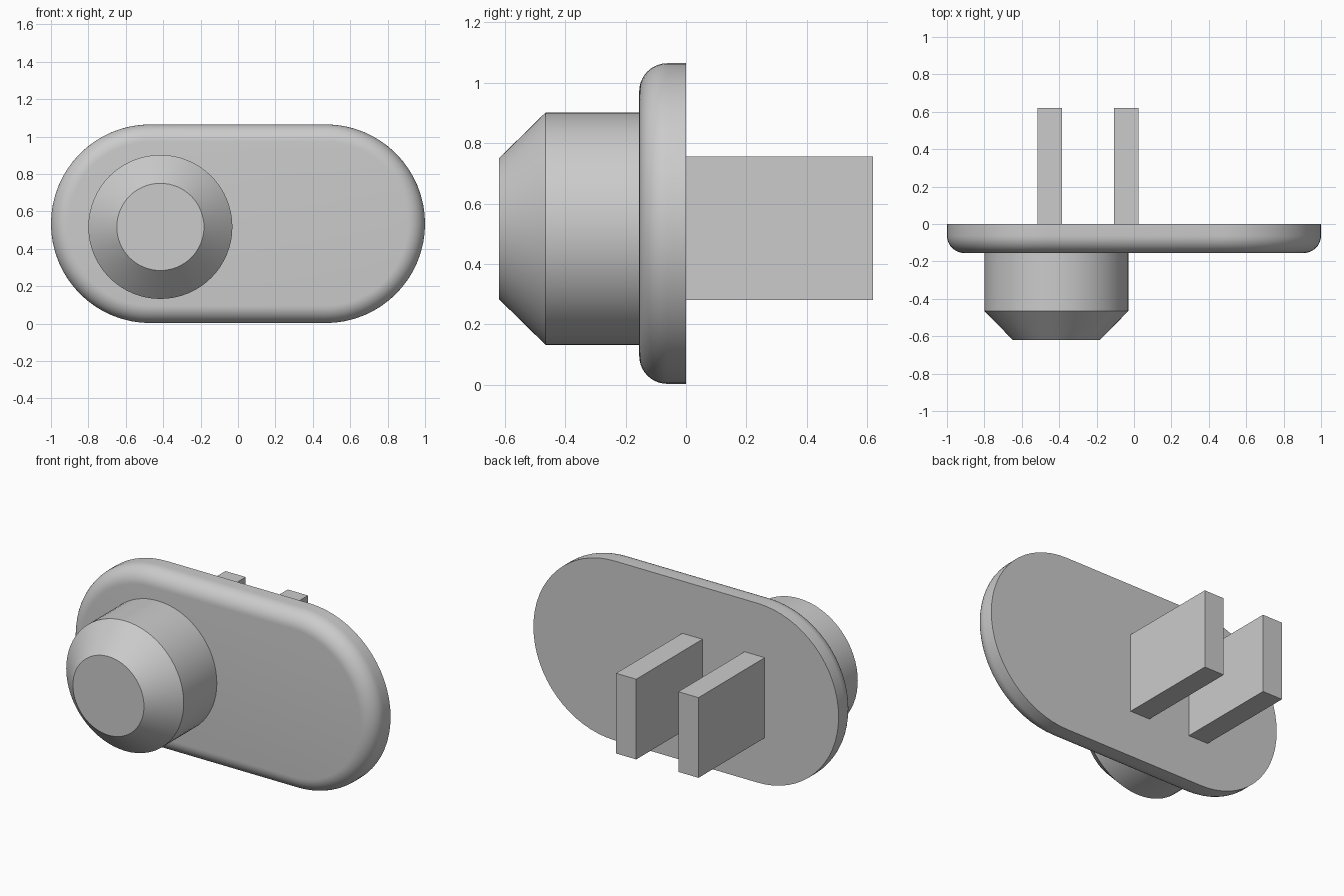
import bpy, bmesh, math
from mathutils import Vector, Matrix

cube = bpy.data.objects.get("Cube")
if cube:
    bpy.data.objects.remove(cube, do_unlink=True)

grey = bpy.data.materials.new("light grey")
grey.use_nodes = True
colour = (0.6, 0.6, 0.6, 1)
grey.diffuse_color = colour
grey.node_tree.nodes["Principled BSDF"].inputs["Base Color"].default_value = colour


def finish(name, bm, smooth=True):
    bmesh.ops.recalc_face_normals(bm, faces=bm.faces)
    mesh = bpy.data.meshes.new(name)
    bm.to_mesh(mesh)
    bm.free()
    obj = bpy.data.objects.new(name, mesh)
    bpy.context.collection.objects.link(obj)
    mesh.materials.append(grey)
    if smooth:
        bpy.ops.object.select_all(action="DESELECT")
        obj.select_set(True)
        bpy.context.view_layer.objects.active = obj
        bpy.ops.object.shade_smooth_by_angle(angle=math.radians(30))
    return obj


def stack(name, profile, centre, half_straight=0, steps=32):
    """Loft round-ended outlines along y; profile holds (radius, y) pairs."""
    bm = bmesh.new()
    rings = []
    for radius, y in profile:
        ring = []
        for side in (1, -1):
            # A full circle shares its half-way points, a slot repeats them
            count = steps + 1 if half_straight else steps
            for i in range(count):
                a = math.pi * i / steps - math.pi / 2
                x = side * (half_straight + radius * math.cos(a))
                z = side * radius * math.sin(a)
                ring.append(bm.verts.new((centre[0] + x, y, centre[1] + z)))
        rings.append(ring)
    for low, high in zip(rings, rings[1:]):
        for i in range(len(low)):
            j = (i + 1) % len(low)
            bm.faces.new((low[i], low[j], high[j], high[i]))
    bm.faces.new(rings[0])
    bm.faces.new(rings[-1])
    return finish(name, bm)


# Slot-shaped plate with a rounded front rim
R, FILLET, FRONT = 0.531, 0.093, -0.155
rim = [(R, 0)]
for i in range(11):
    a = math.pi / 2 * i / 10
    rim.append((R - FILLET * (1 - math.cos(a)),
                FRONT + FILLET * (1 - math.sin(a))))
stack("base_plate", rim, (0, 0.534), half_straight=1 - R)

# Round knob with a chamfered nose
stack("knob", [(0.385, FRONT), (0.385, -0.465), (0.233, -0.62)], (-0.415, 0.517))

# Two flat prongs on the back
for name, x in (("right_prong", -0.45), ("left_prong", -0.042)):
    bm = bmesh.new()
    bmesh.ops.create_cube(bm, size=1, matrix=Matrix.Translation(
        Vector((x, 0.31, 0.518))) @ Matrix.Diagonal((0.132, 0.62, 0.475, 1)))
    finish(name, bm, smooth=False)
